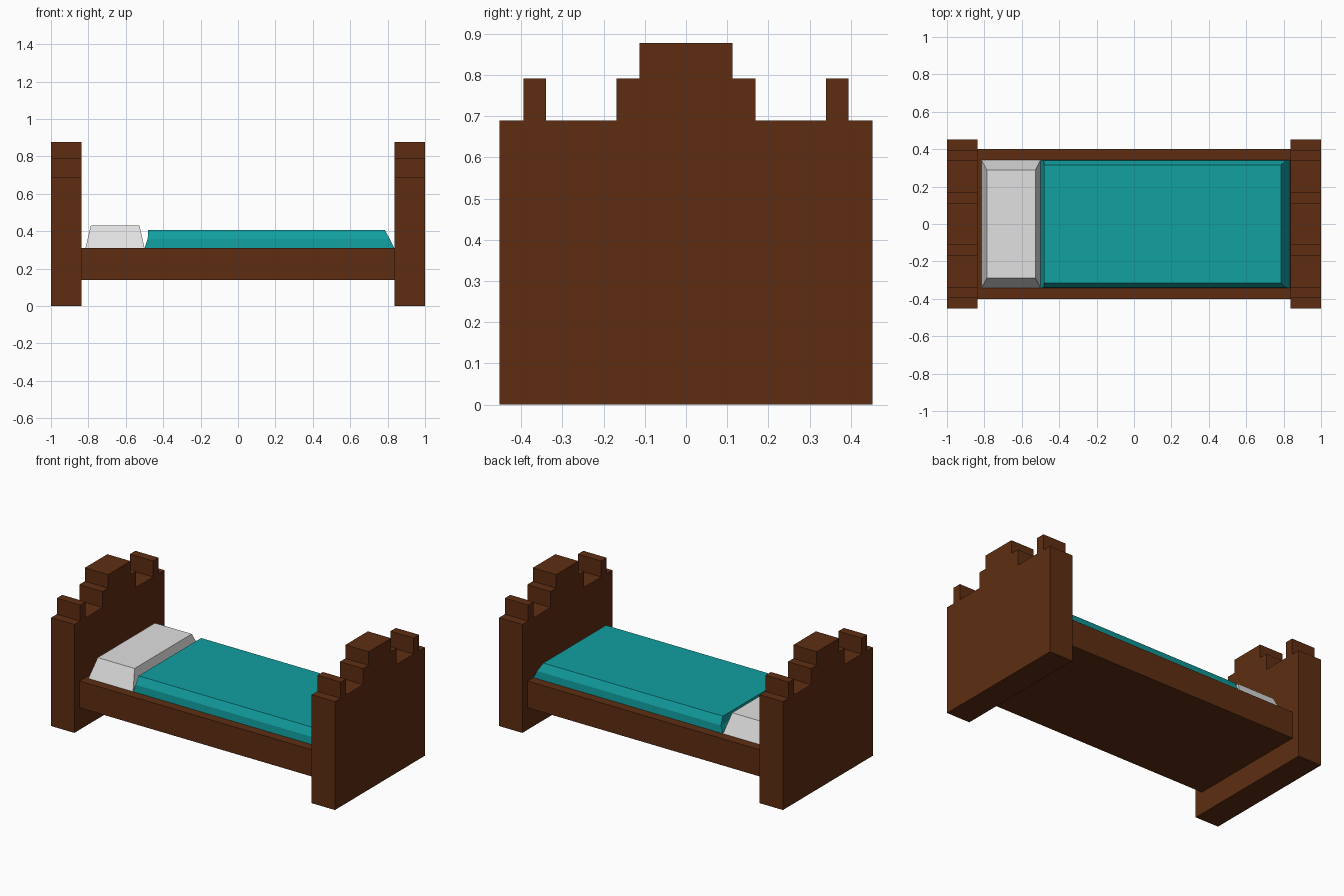
import bpy
import bmesh

old = bpy.data.objects.get("Cube")
if old:
    bpy.data.objects.remove(old, do_unlink=True)


def make_material(name, color):
    mat = bpy.data.materials.new(name)
    mat.use_nodes = True
    mat.diffuse_color = color
    bsdf = next(n for n in mat.node_tree.nodes if n.type == "BSDF_PRINCIPLED")
    bsdf.inputs["Base Color"].default_value = color
    bsdf.inputs["Roughness"].default_value = 0.8
    return mat


wood = make_material("brown wood", (0.112, 0.027, 0.006, 1))
cloth = make_material("teal cloth", (0.006, 0.35, 0.35, 1))
linen = make_material("white linen", (0.75, 0.75, 0.75, 1))


def finish(name, bm, mat):
    bmesh.ops.recalc_face_normals(bm, faces=bm.faces)
    mesh = bpy.data.meshes.new(name)
    bm.to_mesh(mesh)
    bm.free()
    mesh.materials.append(mat)
    obj = bpy.data.objects.new(name, mesh)
    bpy.context.scene.collection.objects.link(obj)
    return obj


def layered(name, layers, mat):
    """Stack rectangles (x0, x1, half depth, z) into a closed solid."""
    bm = bmesh.new()
    rings = [[bm.verts.new(p) for p in
              ((x0, -d, z), (x1, -d, z), (x1, d, z), (x0, d, z))]
             for x0, x1, d, z in layers]
    for low, high in zip(rings, rings[1:]):
        for i in range(4):
            j = (i + 1) % 4
            bm.faces.new((low[i], low[j], high[j], high[i]))
    bm.faces.new(rings[0])
    bm.faces.new(rings[-1])
    return finish(name, bm, mat)


def end_board(name, x0, x1):
    """Extrude a mirrored stepped outline along x."""
    half = [(0.453, 0), (0.453, 0.69), (0.395, 0.69), (0.395, 0.792),
            (0.34, 0.792), (0.34, 0.69), (0.169, 0.69), (0.169, 0.792),
            (0.113, 0.792), (0.113, 0.878)]
    outline = half + [(-y, z) for y, z in reversed(half)]
    bm = bmesh.new()
    face = bm.faces.new([bm.verts.new((x0, y, z)) for y, z in outline])
    side = bmesh.ops.extrude_face_region(bm, geom=[face])["geom"]
    moved = [v for v in side if isinstance(v, bmesh.types.BMVert)]
    bmesh.ops.translate(bm, verts=moved, vec=(x1 - x0, 0, 0))
    return finish(name, bm, mat=wood)


# Stepped boards at both ends
end_board("headboard", -1, -0.836)
end_board("footboard", 0.836, 1)

# Solid bed base
layered("bed_base", [(-0.836, 0.836, 0.4, 0.14), (-0.836, 0.836, 0.4, 0.31)], wood)

# Tapered pillow
layered("pillow", [(-0.815, -0.5, 0.342, 0.31), (-0.787, -0.527, 0.288, 0.43)], linen)

# Blanket with softened edges
layered("blanket", [(-0.5, 0.835, 0.342, 0.31), (-0.483, 0.812, 0.34, 0.358),
                    (-0.48, 0.785, 0.315, 0.406)], cloth)
